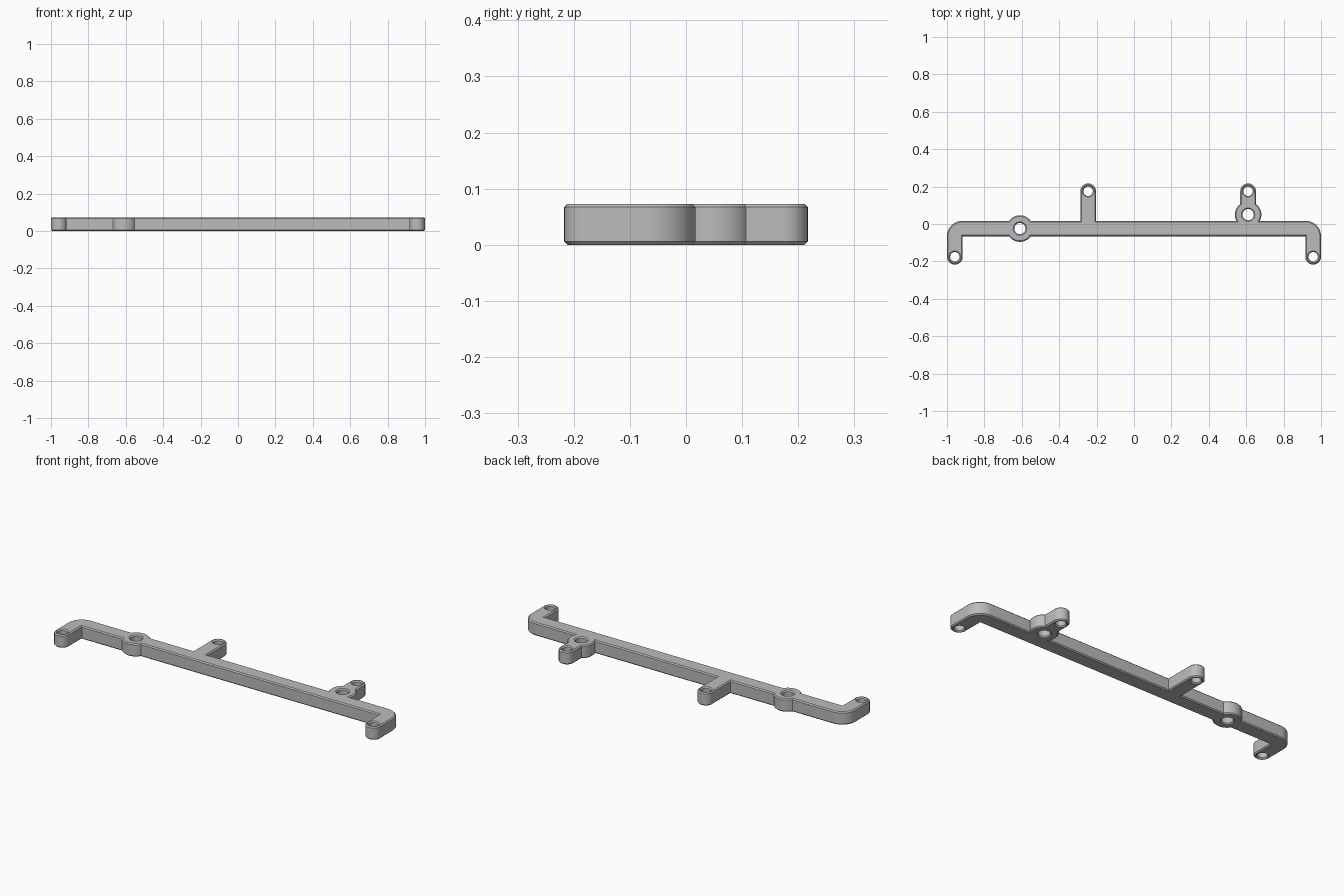
import bpy, bmesh
from math import radians, degrees, sin, cos, asin, acos

cube = bpy.data.objects.get("Cube")
if cube:
    bpy.data.objects.remove(cube, do_unlink=True)

HEIGHT, CHAMFER = 0.073, 0.006
FRONT, BACK = -0.066, 0.017          # long edges of the bar
ARM, BOSS = 0.042, 0.071             # arm half width, boss radius
LEG_X, LEG_Y = 0.958, -0.175         # leg end centres
POST_X, POST_Y = -0.245, 0.175       # plain rear post
BOSS_X, BAR_Y, REAR_BOSS_Y = 0.61, (FRONT + BACK) / 2, 0.05


def arc(x, y, r, start, end, steps=20):
    angles = [radians(start + (end - start) * i / steps) for i in range(steps + 1)]
    return [(x + r * cos(a), y + r * sin(a)) for a in angles]


# Angles where the bosses meet the bar and the rear post
side = degrees(asin((BACK - BAR_Y) / BOSS))
low = degrees(asin((BACK - REAR_BOSS_Y) / BOSS))
neck = degrees(acos(ARM / BOSS))
corner = BACK - FRONT

# Counter-clockwise outline: legs and front edge, then rear edge with its arms
outline = arc(-LEG_X, LEG_Y, ARM, 180, 360)
outline += [(-LEG_X + ARM, FRONT)]
outline += arc(-BOSS_X, BAR_Y, BOSS, 180 + side, 360 - side)
outline += [(LEG_X - ARM, FRONT)]
outline += arc(LEG_X, LEG_Y, ARM, 180, 360)
outline += arc(1 - corner, FRONT, corner, 0, 90)
outline += arc(BOSS_X, REAR_BOSS_Y, BOSS, low, neck)
outline += arc(BOSS_X, POST_Y, ARM, 0, 180)
outline += arc(BOSS_X, REAR_BOSS_Y, BOSS, 180 - neck, 180 - low)
outline += [(POST_X + ARM, BACK)]
outline += arc(POST_X, POST_Y, ARM, 0, 180)
outline += [(POST_X - ARM, BACK)]
outline += arc(-BOSS_X, BAR_Y, BOSS, side, 180 - side)
outline += arc(corner - 1, FRONT, corner, 90, 180)

# Screw holes: small in the arm ends, larger in the bosses
loops = [outline]
for x, y, r in [(-LEG_X, LEG_Y, 0.025), (LEG_X, LEG_Y, 0.025),
                (POST_X, POST_Y, 0.025), (BOSS_X, POST_Y, 0.025),
                (-BOSS_X, BAR_Y, 0.03), (BOSS_X, REAR_BOSS_Y, 0.03)]:
    loops.append(arc(x, y, r, 0, 360, 32)[:-1])

# Filled flat curve, thickened with a chamfered rim
curve = bpy.data.curves.new("mounting_bracket", 'CURVE')
curve.dimensions = '2D'
curve.fill_mode = 'BOTH'
curve.extrude = HEIGHT / 2 - CHAMFER
curve.bevel_depth = CHAMFER
curve.bevel_resolution = 0
curve.offset = -CHAMFER
for points in loops:
    spline = curve.splines.new('POLY')
    spline.points.add(len(points) - 1)
    for p, (x, y) in zip(spline.points, points):
        p.co = (x, y, 0, 1)
    spline.use_cyclic_u = True

bracket = bpy.data.objects.new("mounting_bracket", curve)
bpy.context.collection.objects.link(bracket)
bpy.ops.object.select_all(action='DESELECT')
bracket.select_set(True)
bpy.context.view_layer.objects.active = bracket
bpy.ops.object.convert(target='MESH')
bracket = bpy.context.object

# Weld the caps to the rim and stand the part on the ground
mesh = bracket.data
bm = bmesh.new()
bm.from_mesh(mesh)
bmesh.ops.remove_doubles(bm, verts=bm.verts, dist=0.0001)
bmesh.ops.recalc_face_normals(bm, faces=bm.faces)
bmesh.ops.translate(bm, verts=bm.verts, vec=(0, 0, HEIGHT / 2))
bm.to_mesh(mesh)
bm.free()

grey = bpy.data.materials.new("mid_grey")
grey.use_nodes = True
grey.diffuse_color = (0.5, 0.5, 0.5, 1)
grey.node_tree.nodes["Principled BSDF"].inputs["Base Color"].default_value = (0.5, 0.5, 0.5, 1)
mesh.materials.clear()
mesh.materials.append(grey)
bpy.ops.object.shade_smooth_by_angle(angle=radians(30))
